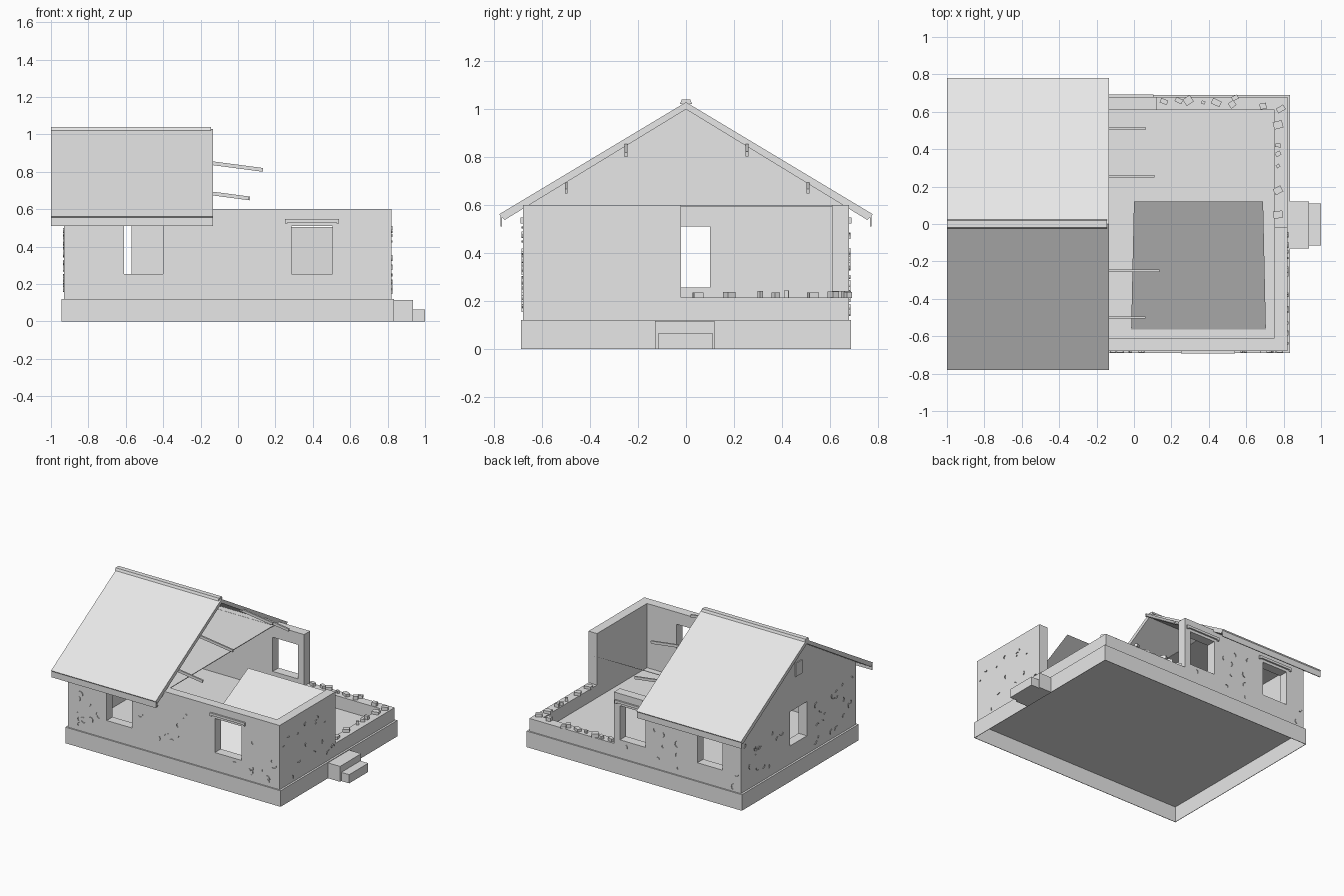
import bpy, bmesh, math, random
from mathutils import Vector, Matrix

random.seed(4)
cube = bpy.data.objects.get("Cube")
if cube:
    bpy.data.objects.remove(cube, do_unlink=True)

# Single plaster grey
grey = bpy.data.materials.new("plain_grey")
grey.use_nodes = True
colour = (0.8, 0.8, 0.8, 1)
grey.diffuse_color = colour
grey.node_tree.nodes["Principled BSDF"].inputs["Base Color"].default_value = colour


def finish(name, bm):
    mesh = bpy.data.meshes.new(name)
    bm.to_mesh(mesh)
    bm.free()
    mesh.materials.append(grey)
    ob = bpy.data.objects.new(name, mesh)
    bpy.context.scene.collection.objects.link(ob)
    return ob


def add_box(bm, x, y, z, turn=None):
    """Box from (min, max) ranges, optionally turned about its own centre."""
    mid = Vector([(a + b) / 2 for a, b in (x, y, z)])
    size = [b - a for a, b in (x, y, z)]
    mat = Matrix.Translation(mid) @ (turn or Matrix()) @ Matrix.Diagonal((*size, 1))
    return bmesh.ops.create_cube(bm, size=1, matrix=mat)


def box(name, x, y, z, turn=None):
    bm = bmesh.new()
    add_box(bm, x, y, z, turn)
    return finish(name, bm)


def prism(name, outline, x0, x1):
    """Extrude a (y, z) outline along x."""
    bm = bmesh.new()
    face = bm.faces.new([bm.verts.new((x0, y, z)) for y, z in outline])
    out = bmesh.ops.extrude_face_region(bm, geom=[face])
    moved = [v for v in out["geom"] if isinstance(v, bmesh.types.BMVert)]
    bmesh.ops.translate(bm, verts=moved, vec=(x1 - x0, 0, 0))
    bmesh.ops.recalc_face_normals(bm, faces=bm.faces)
    return finish(name, bm)


def cut(ob, *ranges):
    """Subtract a box from an object and discard the cutter."""
    cutter = box("cutter", *ranges)
    cutter.hide_render = True
    mod = ob.modifiers.new("cut", "BOOLEAN")
    mod.operation = "DIFFERENCE"
    mod.solver = "EXACT"
    mod.object = cutter
    bpy.context.view_layer.update()
    graph = bpy.context.evaluated_depsgraph_get()
    mesh = bpy.data.meshes.new_from_object(ob.evaluated_get(graph))
    ob.modifiers.clear()
    ob.data = mesh
    bpy.data.objects.remove(cutter, do_unlink=True)


# Plinth: hollow, open underneath, its top is the floor
bm = bmesh.new()
add_box(bm, (-0.945, 0.835), (-0.69, 0.69), (0, 0.12))
bm.normal_update()
bmesh.ops.delete(bm, geom=[f for f in bm.faces if f.normal.z < -0.5], context="FACES_ONLY")
plinth = finish("plinth", bm)
shell = plinth.modifiers.new("shell", "SOLIDIFY")
shell.thickness = 0.005
shell.offset = -1

# Entrance steps
box("upper_step", (0.835, 0.935), (-0.13, 0.12), (0, 0.115))
box("lower_step", (0.935, 1.0), (-0.115, 0.11), (0, 0.065))

# Walls: gabled block, hollowed, one corner broken down, windows cut
LEFT, RIGHT, SIDE, EAVE = -0.93, 0.82, 0.68, 0.6
FRONT_WINDOWS = [(-0.61, -0.40), (0.285, 0.505)]
BACK_WINDOWS = [(-0.78, -0.57), (-0.14, 0.07)]
SILL = (0.255, 0.51)
outline = [(-SIDE, 0.12), (SIDE, 0.12), (SIDE, EAVE), (0, 1.005), (-SIDE, EAVE)]
walls = prism("walls", outline, LEFT, RIGHT)
cut(walls, (-0.86, 2), (-1, 1), (EAVE, 2))
cut(walls, (-0.86, 0.75), (-0.61, 0.61), (0, 0.9))
cut(walls, (0.12, 2), (-0.02, 2), (0.215, 2))
for span in FRONT_WINDOWS:
    cut(walls, span, (-0.8, -0.5), SILL)
for span in BACK_WINDOWS:
    cut(walls, span, (0.5, 0.8), SILL)
cut(walls, (-1.1, -0.8), (-0.1, 0.1), SILL)

# Lintels with small end drops
for side, spans in ((-1, FRONT_WINDOWS), (1, BACK_WINDOWS)):
    y = tuple(sorted((side * 0.675, side * 0.692)))
    for a, b in spans:
        box("lintel", (a - 0.035, b + 0.035), y, (0.53, 0.548))
        for end in (a - 0.028, b + 0.028):
            box("lintel_end", (end - 0.007, end + 0.007), y, (0.523, 0.53))

# Gable vent plate and attic ceiling
box("gable_vent", (-0.937, -0.929), (-0.04, 0.04), (0.75, 0.85))
box("attic_ceiling", (-0.87, -0.135), (-0.62, 0.62), (0.594, 0.599))

# Surviving roof: two slopes, eave boards, ridge cap
for s in (-1, 1):
    slope = [(0, 1.03), (s * 0.78, 0.562), (s * 0.757, 0.538), (0, 1.0)]
    prism("roof_slope", slope, -1.0, -0.135)
    board = tuple(sorted((s * 0.768, s * 0.774)))
    box("eave_board", (-1.0, -0.135), board, (0.51, 0.555))
cap = [(-0.025, 1.022), (-0.018, 1.04), (0.018, 1.04), (0.025, 1.022)]
prism("ridge_cap", cap, -1.0, -0.145)

# Exposed drooping purlins
droop = Matrix.Rotation(math.radians(7.5), 4, "Y")
for y, end, top in ((0.51, 0.065, 0.685), (0.255, 0.11, 0.847),
                    (-0.25, 0.135, 0.847), (-0.5, 0.06, 0.685)):
    start = -0.16
    drop = (end + 0.13) / 2 * math.tan(math.radians(7.5))
    z = top - drop
    box("purlin", (start, end), (y - 0.006, y + 0.006), (z - 0.01, z + 0.01), droop)

# Fallen roof sheet leaning inside
bm = bmesh.new()
corners = [(-0.015, -0.565, 0.123), (0.705, -0.565, 0.123), (0.69, 0.12, 0.505), (0, 0.12, 0.505)]
bm.faces.new([bm.verts.new(c) for c in corners])
finish("fallen_roof_sheet", bm)

# Rubble along the broken wall tops
bm = bmesh.new()
back_rubble = [(0.16, 0.655, 0.04), (0.24, 0.66, 0.04), (0.29, 0.66, 0.045), (0.37, 0.65, 0.02),
               (0.44, 0.65, 0.05), (0.525, 0.64, 0.035), (0.54, 0.675, 0.035), (0.69, 0.63, 0.035),
               (0.785, 0.615, 0.045)]
side_rubble = [(0.53, 0.05), (0.42, 0.03), (0.375, 0.03), (0.31, 0.02), (0.18, 0.045), (0.05, 0.05)]
for x, y, size in back_rubble + [(0.77, y, size) for y, size in side_rubble]:
    spin = Matrix.Rotation(random.uniform(-0.7, 0.7), 4, "Z")
    w, d = size / 2, size * random.uniform(0.3, 0.5)
    add_box(bm, (x - w, x + w), (y - d, y + d), (0.213, 0.213 + random.uniform(0.02, 0.03)), spin)
finish("rubble", bm)


# Chipped plaster: shallow curled flakes standing off the outer walls
def add_flake(bm, origin, along, normal):
    radius = random.uniform(0.012, 0.024)
    first = random.uniform(0, math.tau)
    sweep = random.uniform(1.2, 2.6)
    rows = []
    for i in range(5):
        a = first + sweep * i / 4
        p = origin + radius * (math.cos(a) * along + math.sin(a) * Vector((0, 0, 1)))
        rows.append((bm.verts.new(p), bm.verts.new(p + normal * 0.006)))
    for (a, b), (c, d) in zip(rows, rows[1:]):
        bm.faces.new((a, b, d, c))


def clear_of(u, z, spans):
    return all(u < a - 0.04 or u > b + 0.04 for a, b in spans) or z < SILL[0] - 0.04


X, Y = Vector((1, 0, 0)), Vector((0, 1, 0))
bm = bmesh.new()
for along, normal, offset, low, high, spans, count in (
        (X, -Y, SIDE, LEFT, RIGHT, FRONT_WINDOWS, 45),
        (X, Y, SIDE, LEFT, 0.12, BACK_WINDOWS, 22),
        (Y, -X, -LEFT, -SIDE, SIDE, [(-0.1, 0.1)], 34),
        (Y, X, RIGHT, -SIDE, -0.02, [], 16)):
    for _ in range(count):
        u, z = random.uniform(low + 0.03, high - 0.03), random.uniform(0.15, 0.5)
        if clear_of(u, z, spans):
            add_flake(bm, along * u + normal * offset + Vector((0, 0, z)), along, normal)
finish("plaster_flakes", bm)
